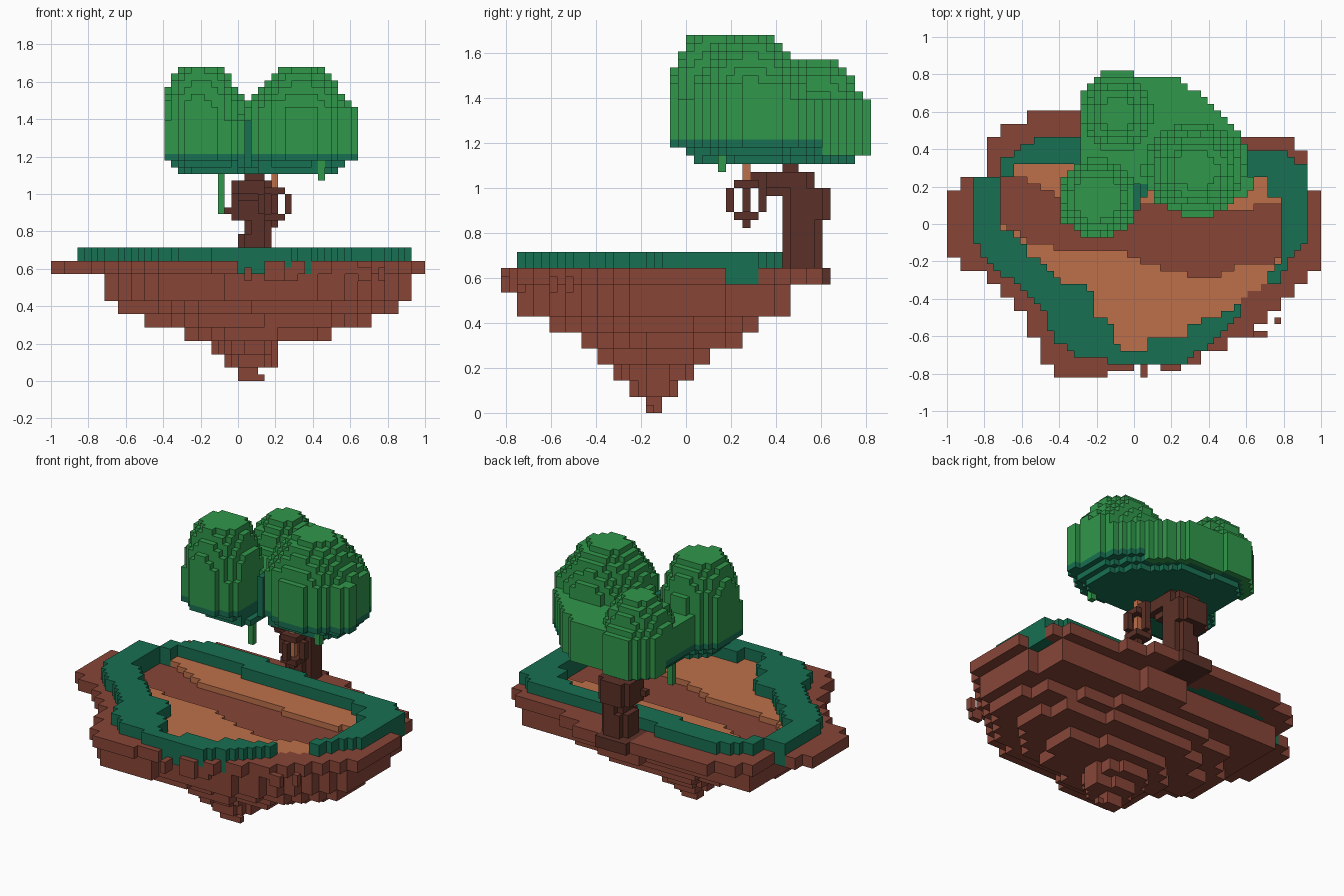
import bpy, bmesh, math
from mathutils import Vector

cube = bpy.data.objects.get("Cube")
if cube:
    bpy.data.objects.remove(cube, do_unlink=True)

V = 1 / 28          # edge length of one block
cells = {}          # (i, j, k) -> part name


def material(name, color):
    m = bpy.data.materials.new(name)
    m.use_nodes = True
    m.diffuse_color = (*color, 1)
    bsdf = m.node_tree.nodes["Principled BSDF"]
    bsdf.inputs["Base Color"].default_value = (*color, 1)
    bsdf.inputs["Roughness"].default_value = 0.9
    return m


earth = material("earth_brown", (0.245, 0.060, 0.039))
sand = material("sand_tan", (0.510, 0.160, 0.070))
moss = material("moss_green", (0.009, 0.160, 0.085))
leaf = material("leaf_green", (0.030, 0.310, 0.070))
bark = material("bark_brown", (0.105, 0.031, 0.021))


def inside(poly, x, y):
    hit = False
    for (x1, y1), (x2, y2) in zip(poly, poly[1:] + poly[:1]):
        if (y1 > y) != (y2 > y) and x < x1 + (y - y1) * (x2 - x1) / (y2 - y1):
            hit = not hit
    return hit


def footprint(test, coarse=False):
    """Grid columns whose centre passes the test; coarse uses 2 x 2 blocks."""
    found = []
    for i in range(-28, 28):
        for j in range(-23, 23):
            if coarse:
                x, y = (i // 2 * 2 + 1) * V, ((j + 1) // 2 * 2) * V
            else:
                x, y = (i + 0.5) * V, (j + 0.5) * V
            if test(x, y):
                found.append((i, j))
    return found


def fill(part, columns, z0, z1):
    for i, j in columns:
        for k in range(z0, z1):
            if part:
                cells[i, j, k] = part
            else:
                cells.pop((i, j, k), None)


def box(part, x0, x1, y0, y1, z0, z1):
    fill(part, [(i, j) for i in range(x0, x1) for j in range(y0, y1)], z0, z1)


def rounded_box(part, x0, x1, y0, y1, z0, z1):
    """Box without its four vertical corner columns."""
    box(part, x0 + 1, x1 - 1, y0, y1, z0, z1)
    box(part, x0, x1, y0 + 1, y1 - 1, z0, z1)


# Island: stepped layers, each a fitted copy of the rim outline
rim = [(-1, .11), (-.93, .18), (-.86, .25), (-.78, .28), (-.78, .46), (-.64, .54), (-.43, .61),
       (-.1, .63), (.25, .63), (.4, .53), (.64, .46), (.85, .46), (.92, .39), (.92, .2), (1, .18),
       (1, -.2), (.92, -.28), (.86, -.38), (.75, -.5), (.56, -.63), (.38, -.72), (0, -.74),
       (-.1, -.78), (-.25, -.82), (-.43, -.82), (-.5, -.72), (-.57, -.54), (-.72, -.36),
       (-.8, -.25), (-.93, -.24), (-1, -.18)]
layers = [(0, 2, 0, .11, -.18, -.11), (2, 4, -.07, .21, -.25, -.04), (4, 6, -.14, .21, -.32, .03),
          (6, 8, -.29, .5, -.39, .1), (8, 10, -.5, .71, -.47, .25), (10, 12, -.64, .86, -.61, .32)]
for z0, z1, xa, xb, ya, yb in layers:
    poly = [(xa + (x + 1) / 2 * (xb - xa), ya + (y + .82) / 1.45 * (yb - ya)) for x, y in rim]
    fill("island_rock", footprint(lambda x, y: inside(poly, x, y), z0 > 4), z0, z1)
box("island_rock", 0, 3, -5, -3, 0, 2)
box("island_rock", 3, 4, -5, -4, 0, 1)
fill("island_rock", footprint(lambda x, y: -.71 < x < .93 and -.75 < y < .4 and
                              inside(rim, x / .93, (y + .05) / .93 - .05), True), 12, 16)
box("island_rock", 0, 8, 11, 13, 12, 16)
fill("island_rock", footprint(lambda x, y: inside(rim, x, y), True), 16, 18)

# Mossy bank around a sunken floor
outer = [(-.86, .25), (-.71, .25), (-.71, .36), (-.64, .36), (-.64, .4), (-.5, .47), (-.25, .47),
         (0, .43), (.3, .4), (.55, .38), (.64, .4), (.8, .4), (.86, .32), (.92, .31), (.92, -.1),
         (.82, -.18), (.79, -.31), (.71, -.31), (.64, -.35), (.57, -.43), (.55, -.52), (.43, -.63),
         (.35, -.68), (.25, -.75), (-.1, -.75), (-.15, -.72), (-.29, -.71), (-.43, -.62),
         (-.5, -.43), (-.64, -.32), (-.75, -.22), (-.86, -.1)]
inner = [(-.72, .25), (-.64, .25), (-.64, .33), (-.3, .33), (-.1, .29), (.5, .29), (.64, .26),
         (.72, .25), (.72, .14), (.79, .14), (.79, -.2), (.71, -.25), (.71, -.32), (.64, -.35),
         (.57, -.43), (.45, -.5), (.28, -.53), (.28, -.6), (.07, -.6), (.06, -.68), (-.07, -.68),
         (-.12, -.55), (-.22, -.47), (-.23, -.35), (-.4, -.3), (-.57, -.15), (-.6, -.1), (-.72, 0)]
path = [(-.72, .26), (-.6, .25), (-.5, .2), (-.36, .12), (0, .11), (.46, .07), (.6, .08), (.79, .11),
        (.79, -.19), (.7, -.2), (.55, -.23), (.46, -.28), (.3, -.27), (.15, -.23), (.04, -.2),
        (-.1, -.14), (-.4, -.13), (-.57, -.1), (-.72, .03)]
fill("mossy_bank", footprint(lambda x, y: inside(outer, x, y)), 16, 20)
floor = footprint(lambda x, y: inside(inner, x, y))
fill(None, floor, 18, 20)
fill("sand_floor", floor, 16, 18)
bed = footprint(lambda x, y: inside(inner, x, y) and inside(path, x, y))
fill(None, bed, 17, 18)
fill("dry_stream_bed", bed, 16, 17)

# Loose rocks along the front edge
for b in [(-4, 0, -22, -21, 16, 18), (1, 2, -23, -21, 15, 17), (4, 7, -22, -21, 15, 18),
          (7, 9, -21, -20, 15, 17), (18, 20, -17, -16, 15, 17), (21, 22, -15, -14, 15, 17)]:
    box("island_rock", *b)

# Tree canopy: three domed lobes rising from a common mass
hull = [(-.4, .2), (-.36, .27), (-.28, .32), (-.28, .7), (-.18, .82), (0, .82), (0, .79), (.2, .79),
        (.34, .7), (.5, .56), (.61, .42), (.61, .3), (.64, .2), (.57, .14), (.5, .1), (.3, .07),
        (.12, .1), (.1, .2), (0, .2), (0, 0), (-.07, -.05), (-.3, -.05), (-.36, .0), (-.4, .03)]
# centre x, y, radius x, y, edge height, top height, roundness
lobes = [(-.2, .14, .205, .21, 1.47, 1.70, 3.5), (.33, .29, .28, .25, 1.45, 1.70, 2.2),
         (-.09, .59, .19, .20, 1.40, 1.58, 2.5)]


def in_hull(x, y, s=1):
    return inside(hull, .13 + (x - .13) / s, .43 + (y - .43) / s)


def canopy_height(x, y):
    """Height of the leaves at a point, or 0 outside."""
    top = 0
    if in_hull(x, y):
        top = 1.4 if y > .45 or x < .1 else 1.47
    for cx, cy, rx, ry, edge, peak, p in lobes:
        r = math.hypot((x - cx) / rx, (y - cy) / ry)
        if r < 1:
            top = max(top, edge + (peak - edge) * (1 - r ** p))
    return top


for i, j in footprint(canopy_height):
    top = canopy_height((i + .5) * V, (j + .5) * V)
    fill("canopy", [(i, j)], 32 if j > 16 else 34, min(47, round(top / V)))
    if j <= 16:
        fill("canopy_underside", [(i, j)], 33, 34)
for scale, z in ((.9, 32), (.82, 31)):
    fill("canopy_underside", footprint(lambda x, y: in_hull(x, y, scale)), z, z + 1)
box("canopy_underside", 1, 2, 4, 6, 32, 39)

# Hanging vines
box("vines", -3, -2, 7, 8, 25, 33)
box("vines", 12, 13, 4, 5, 30, 33)

# Crooked trunk with a bough reaching forward
box("trunk", -1, 5, 12, 18, 16, 18)
for b in [(0, 5, 12, 17, 18, 22), (1, 5, 12, 17, 22, 24), (-1, 5, 12, 18, 24, 28),
          (-1, 5, 9, 16, 28, 30)]:
    rounded_box("trunk", *b)
for b in [(0, 4, 10, 13, 27, 28), (-2, 0, 13, 14, 25, 26), (1, 4, 12, 14, 30, 32),
          (4, 6, 8, 10, 28, 30)]:
    box("trunk", *b)

# Lantern cage, its glowing core and cord
for x, y in ((3, 7), (7, 7), (5, 5), (5, 9)):
    box("lantern_cage", x, x + 1, y, y + 1, 25, 28)
for z in (24, 28):
    box("lantern_cage", 4, 7, 6, 9, z, z + 1)
box("lantern_cage", 5, 6, 7, 8, 23, 24)
box("lantern_core", 5, 6, 7, 8, 25, 31)

# Turn each part's blocks into a shell of outward faces
DIRS = [Vector(d) for d in ((1, 0, 0), (-1, 0, 0), (0, 1, 0), (0, -1, 0), (0, 0, 1), (0, 0, -1))]


def build(part, mat):
    bm = bmesh.new()
    verts = {}
    for c in [c for c, p in cells.items() if p == part]:
        mid = Vector(c) + Vector((.5, .5, .5))
        for n in DIRS:
            if tuple(int(a + b) for a, b in zip(c, n)) in cells:
                continue
            u = Vector((n.y, n.z, n.x))
            w = n.cross(u)
            quad = []
            for a, b in ((-1, -1), (1, -1), (1, 1), (-1, 1)):
                key = tuple(round(q) for q in mid + (n + a * u + b * w) / 2)
                if key not in verts:
                    verts[key] = bm.verts.new(Vector(key) * V)
                quad.append(verts[key])
            bm.faces.new(quad)
    mesh = bpy.data.meshes.new(part)
    bm.to_mesh(mesh)
    bm.free()
    mesh.materials.append(mat)
    bpy.context.collection.objects.link(bpy.data.objects.new(part, mesh))


for part, mat in {"island_rock": earth, "mossy_bank": moss, "sand_floor": sand,
                  "dry_stream_bed": earth, "canopy": leaf, "canopy_underside": moss,
                  "vines": leaf, "trunk": bark, "lantern_cage": bark, "lantern_core": sand}.items():
    build(part, mat)
